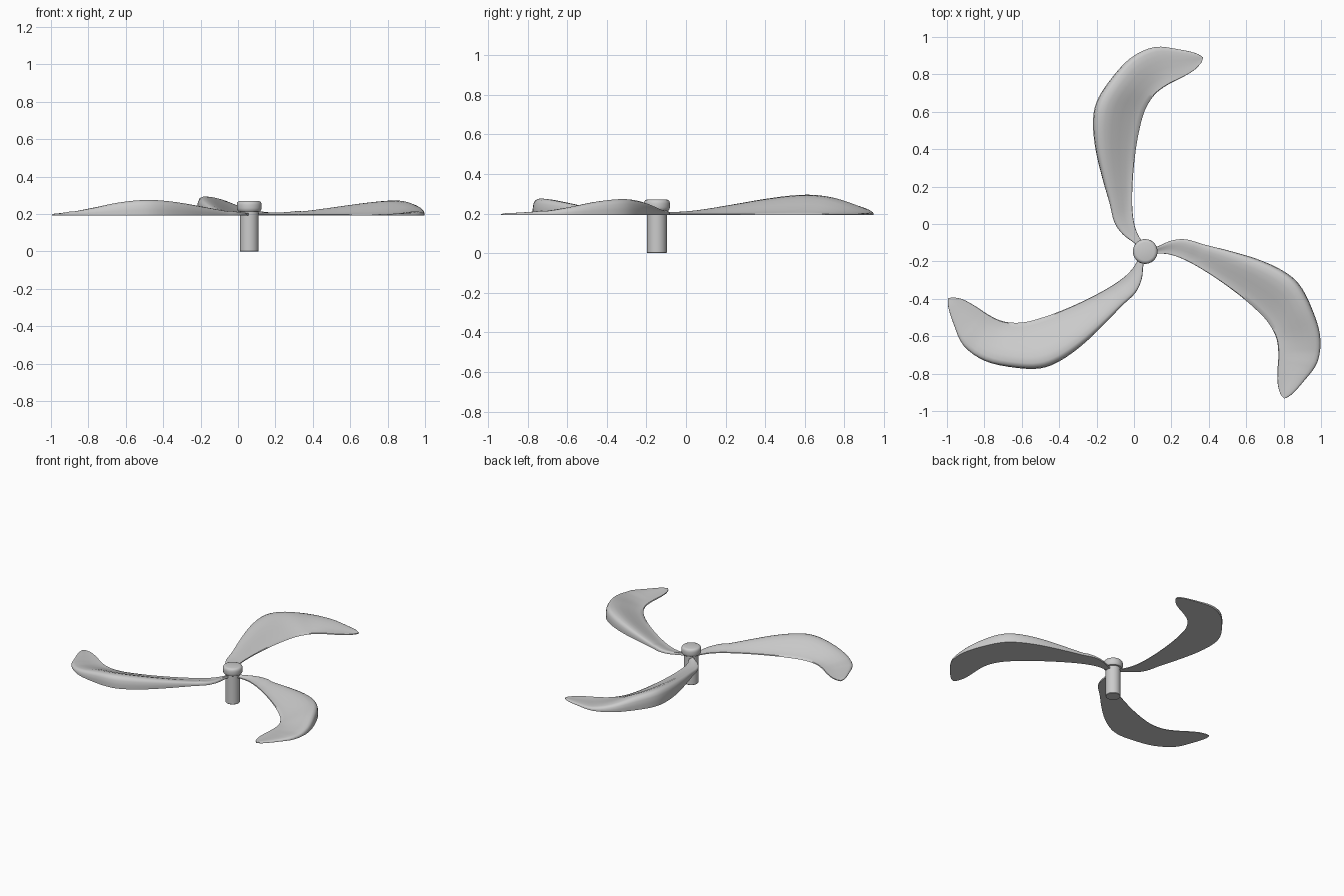
import bpy, bmesh, math
from mathutils import Vector, Matrix

if "Cube" in bpy.data.objects:
    bpy.data.objects.remove(bpy.data.objects["Cube"])

HUB = Vector((0.06, -0.147, 0))
BASE = 0.192

# Blade stations: convex edge x, y, concave edge x, y, ridge height
STATIONS = [
    (0.045, -0.150, 0.075, -0.140, 0.014),
    (0.005, -0.105, 0.040, -0.090, 0.015),
    (-0.060, -0.055, 0.010, -0.030, 0.016),
    (-0.105, 0.010, -0.005, 0.040, 0.020),
    (-0.130, 0.110, -0.010, 0.130, 0.032),
    (-0.170, 0.250, -0.005, 0.260, 0.055),
    (-0.205, 0.400, 0.010, 0.400, 0.080),
    (-0.218, 0.540, 0.030, 0.510, 0.097),
    (-0.200, 0.650, 0.055, 0.600, 0.100),
    (-0.130, 0.765, 0.090, 0.665, 0.084),
    (-0.020, 0.885, 0.130, 0.710, 0.048),
    (0.110, 0.945, 0.190, 0.750, 0.022),
    (0.240, 0.933, 0.260, 0.785, 0.013),
    (0.330, 0.913, 0.325, 0.825, 0.010),
    (0.370, 0.890, 0.362, 0.865, 0.006),
]
# Section across the blade: position from convex edge, share of ridge height
SECTION = [(0, 0), (-0.004, 0.35), (0.012, 0.7), (0.05, 0.92), (0.12, 1.0),
           (0.25, 0.96), (0.4, 0.8), (0.58, 0.54), (0.76, 0.29), (0.9, 0.13),
           (0.985, 0.06), (1, 0)]


def catmull(rows, steps):
    out = []
    for i in range(len(rows) - 1):
        a, b = rows[max(i - 1, 0)], rows[i]
        c, d = rows[i + 1], rows[min(i + 2, len(rows) - 1)]
        for k in range(steps):
            t = k / steps
            out.append([0.5 * (2 * q + (r - p) * t + (2 * p - 5 * q + 4 * r - s) * t * t
                        + (3 * q - p - 3 * r + s) * t ** 3)
                        for p, q, r, s in zip(a, b, c, d)])
    return out + [list(rows[-1])]


def finish(bm, name, angle):
    bmesh.ops.recalc_face_normals(bm, faces=bm.faces)
    mesh = bpy.data.meshes.new(name)
    bm.to_mesh(mesh)
    bm.free()
    ob = bpy.data.objects.new(name, mesh)
    bpy.context.collection.objects.link(ob)
    bpy.ops.object.select_all(action='DESELECT')
    ob.select_set(True)
    bpy.context.view_layer.objects.active = ob
    bpy.ops.object.shade_smooth_by_angle(angle=math.radians(angle))
    return ob


# Flat-bottomed lofted blade, turned about the hub
def blade(name, turn, lift):
    bm = bmesh.new()
    rot = Matrix.Rotation(math.radians(turn), 3, 'Z')
    rings = []
    for ox, oy, ix, iy, h in catmull(STATIONS, 4):
        o, i = Vector((ox, oy, 0)), Vector((ix, iy, 0))
        top = h * lift if h > 0.025 else h
        ring = []
        for t, z in SECTION:
            p = HUB + rot @ (o.lerp(i, t) - HUB)
            p.z = BASE + max(top * z, 0.006 if 0 < t < 1 else 0)
            ring.append(bm.verts.new(p))
        rings.append(ring)
    n = len(SECTION)
    for a, b in zip(rings, rings[1:]):
        for k in range(n):
            bm.faces.new((a[k], a[(k + 1) % n], b[(k + 1) % n], b[k]))
    bm.faces.new(rings[0])
    bm.faces.new(rings[-1])
    finish(bm, name, 50)


# Turned profile about the hub axis
def lathe(name, profile, seg=48):
    bm = bmesh.new()
    rings = [[bm.verts.new(HUB + Vector((r * math.cos(2 * math.pi * k / seg),
                                         r * math.sin(2 * math.pi * k / seg), z)))
              for k in range(seg)] for r, z in profile]
    for a, b in zip(rings, rings[1:]):
        for k in range(seg):
            m = (k + 1) % seg
            bm.faces.new((a[k], a[m], b[m], b[k]))
    bm.faces.new(rings[0])
    bm.faces.new(rings[-1])
    finish(bm, name, 40)


blade("blade_back", 0, 1.02)
blade("blade_right", -120, 0.8)
blade("blade_left", 120, 0.83)

# Shaft and rounded cap
lathe("shaft", [(0.047, 0), (0.05, 0.003), (0.05, 0.222)])
lathe("hub_cap", [(0.05, 0.213), (0.059, 0.215), (0.064, 0.222), (0.066, 0.232), (0.066, 0.25),
                  (0.064, 0.261), (0.058, 0.268), (0.048, 0.271)])
